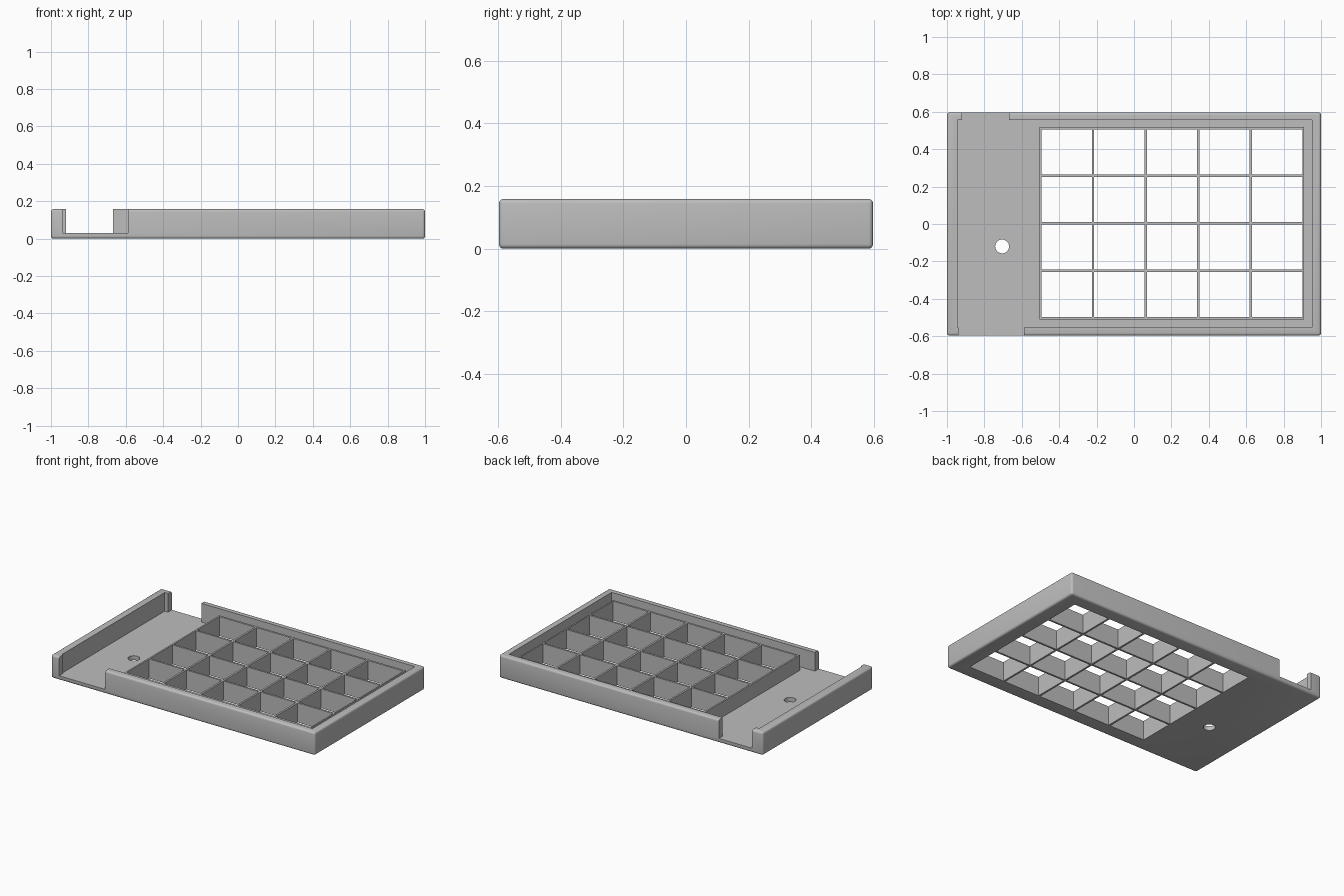
import bpy
import bmesh
from mathutils import Matrix

if "Cube" in bpy.data.objects:
    bpy.data.objects.remove(bpy.data.objects["Cube"], do_unlink=True)

grey = bpy.data.materials.new("plain grey")
grey.use_nodes = True
COLOUR = (0.51, 0.51, 0.51, 1)
grey.diffuse_color = COLOUR
grey.node_tree.nodes["Principled BSDF"].inputs["Base Color"].default_value = COLOUR

HEIGHT, FLOOR, GRID_TOP = 0.158, 0.03, 0.133


def add_box(bm, x, y, z):
    """Box spanning the given (low, high) ranges."""
    mid = [(a + b) / 2 for a, b in (x, y, z)]
    size = [b - a for a, b in (x, y, z)]
    matrix = Matrix.Translation(mid) @ Matrix.Diagonal((*size, 1))
    bmesh.ops.create_cube(bm, size=1, matrix=matrix)


def make(name, bm):
    mesh = bpy.data.meshes.new(name)
    bm.to_mesh(mesh)
    bm.free()
    obj = bpy.data.objects.new(name, mesh)
    bpy.context.collection.objects.link(obj)
    mesh.materials.append(grey)
    return obj


def boxes(name, *spans):
    bm = bmesh.new()
    for span in spans:
        add_box(bm, *span)
    return make(name, bm)


def apply(obj, mod):
    bpy.context.view_layer.objects.active = obj
    bpy.ops.object.modifier_apply(modifier=mod.name)


def cut(obj, cutter):
    mod = obj.modifiers.new("cut", "BOOLEAN")
    mod.operation, mod.solver, mod.object = "DIFFERENCE", "EXACT", cutter
    apply(obj, mod)


# Outer tray block with softly rounded edges
tray = boxes("tray", ((-1, 1), (-0.597, 0.597), (0, HEIGHT)))
bevel = tray.modifiers.new("rounding", "BEVEL")
bevel.width, bevel.segments = 0.014, 4
apply(tray, bevel)

# Raised block for the compartments
grid = boxes("compartment_grid", ((-0.505, 0.909), (-0.511, 0.519), (FLOOR - 0.002, GRID_TOP)))

# Cavity, then the side notches at front and back
cavity = boxes("cavity_cutter", ((-0.945, 0.952), (-0.554, 0.556), (FLOOR, 0.3)))
front_notch = boxes("front_notch_cutter", ((-0.937, -0.588), (-0.7, -0.5), (FLOOR, 0.3)))
back_notch = boxes("back_notch_cutter", ((-0.92, -0.667), (0.5, 0.7), (FLOOR, 0.3)))

# Compartment openings that pass through grid and floor
COLS, ROWS, WALL = 5, 4, 0.013
X0, X1, Y0, Y1 = -0.494, 0.9, -0.497, 0.505
px, py = (X1 - X0 + WALL) / COLS, (Y1 - Y0 + WALL) / ROWS
cells = boxes("cell_cutter", *[
    ((X0 + i * px, X0 + (i + 1) * px - WALL),
     (Y0 + j * py, Y0 + (j + 1) * py - WALL), (-0.1, 0.3))
    for i in range(COLS) for j in range(ROWS)])

# Round hole in the open floor
bm = bmesh.new()
bmesh.ops.create_cone(bm, cap_ends=True, segments=40, radius1=0.037, radius2=0.037,
                      depth=0.2, matrix=Matrix.Translation((-0.705, -0.12, 0)))
hole = make("hole_cutter", bm)

cutters = (cavity, front_notch, back_notch, cells, hole)
for cutter in cutters:
    cut(tray, cutter)
cut(grid, cells)
for cutter in cutters:
    bpy.data.objects.remove(cutter, do_unlink=True)

# Smooth rounded edges, keep the rest sharp
for obj in (tray, grid):
    bpy.ops.object.select_all(action="DESELECT")
    obj.select_set(True)
    bpy.context.view_layer.objects.active = obj
    bpy.ops.object.shade_smooth_by_angle(angle=0.6)
